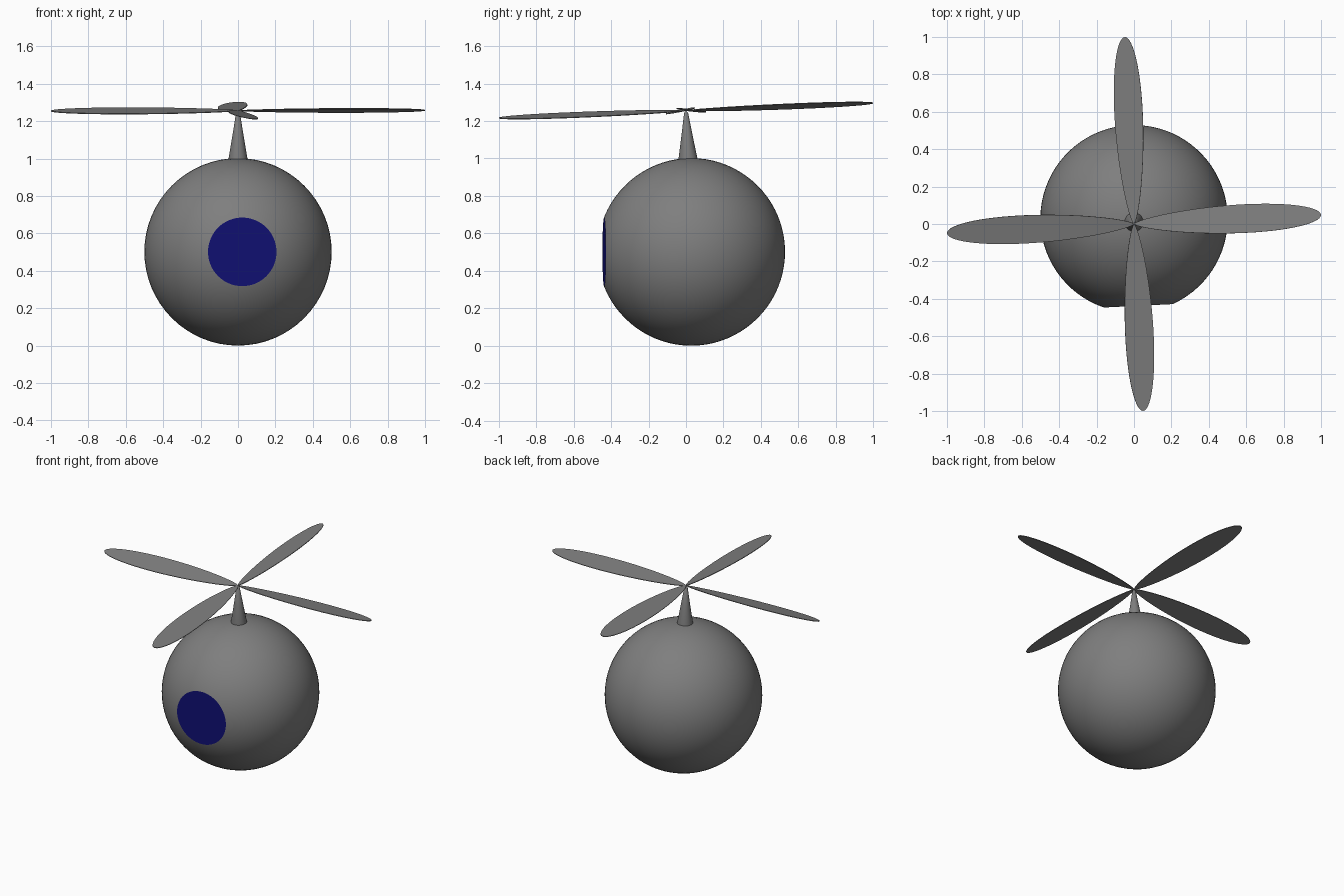
import bpy, bmesh, math
from mathutils import Matrix, Vector

if "Cube" in bpy.data.objects:
    bpy.data.objects.remove(bpy.data.objects["Cube"])

TILT = Matrix.Rotation(0.04, 4, 'X')   # whole rotor axis leans slightly forward
YAW = 0.049                            # whole model is turned slightly


def material(name, rgb):
    m = bpy.data.materials.new(name)
    m.diffuse_color = (*rgb, 1)
    m.use_nodes = True
    m.node_tree.nodes["Principled BSDF"].inputs["Base Color"].default_value = m.diffuse_color
    return m


grey = material("grey", (0.21, 0.21, 0.21))
blue = material("dark_blue", (0.005, 0.005, 0.17))


def finish(bm, name, mats, angle=30):
    bmesh.ops.recalc_face_normals(bm, faces=bm.faces)
    mesh = bpy.data.meshes.new(name)
    bm.to_mesh(mesh)
    bm.free()
    for m in mats:
        mesh.materials.append(m)
    ob = bpy.data.objects.new(name, mesh)
    bpy.context.collection.objects.link(ob)
    bpy.ops.object.select_all(action='DESELECT')
    ob.select_set(True)
    bpy.context.view_layer.objects.active = ob
    bpy.ops.object.shade_smooth_by_angle(angle=math.radians(angle))
    return ob


# Round body with a flat blue window cut into the front
bm = bmesh.new()
bmesh.ops.create_uvsphere(bm, u_segments=64, v_segments=40, radius=0.501)
cut = bmesh.ops.bisect_plane(bm, geom=bm.verts[:] + bm.edges[:] + bm.faces[:],
                             plane_co=(0, 0, 0.466), plane_no=(0, 0, 1), clear_outer=True)
rim = [e for e in cut["geom_cut"] if isinstance(e, bmesh.types.BMEdge)]
for f in bm.faces:
    f.material_index = 0
for f in bmesh.ops.contextual_create(bm, geom=rim)["faces"]:
    f.material_index = 1
bm.transform(Matrix.Translation((0, 0.028, 0.501))
             @ Matrix.Rotation(YAW, 4, 'Z') @ Matrix.Rotation(math.pi / 2, 4, 'X'))
finish(bm, "body", [grey, blue], 15)

# Tapered mast
bm = bmesh.new()
profile = [(0, -0.27), (0.05, -0.27), (0.05, -0.255), (0.029, -0.13), (0.011, -0.015), (0, 0.0)]
verts = [bm.verts.new((r, 0, z)) for r, z in profile]
edges = [bm.edges.new(p) for p in zip(verts, verts[1:])]
bmesh.ops.spin(bm, geom=verts + edges, cent=(0, 0, 0), axis=(0, 0, 1),
               angle=math.tau, steps=32, use_duplicate=False)
bmesh.ops.remove_doubles(bm, verts=bm.verts, dist=1e-5)
bm.transform(Matrix.Translation((0, 0, 1.257)) @ TILT)
finish(bm, "mast", [grey])

# Four pitched, egg-shaped rotor blades
N = 56
for k in range(4):
    bm = bmesh.new()
    ring = []
    for i in range(N):
        a = math.tau * i / N
        ring.append(bm.verts.new((1.001 * (0.5 - 0.5 * math.cos(a)) ** 0.75,
                                  -0.077 * math.sin(a), -0.002)))
    face = bm.faces.new(ring)
    ext = bmesh.ops.extrude_face_region(bm, geom=[face], use_keep_orig=True)
    top = [v for v in ext["geom"] if isinstance(v, bmesh.types.BMVert)]
    bmesh.ops.translate(bm, verts=top, vec=Vector((0, 0, 0.004)))
    bm.transform(Matrix.Translation((0, 0, 1.256)) @ TILT
                 @ Matrix.Rotation(YAW + k * math.pi / 2, 4, 'Z')
                 @ Matrix.Rotation(-0.18, 4, 'X'))
    finish(bm, f"rotor_blade_{k + 1}", [grey])
